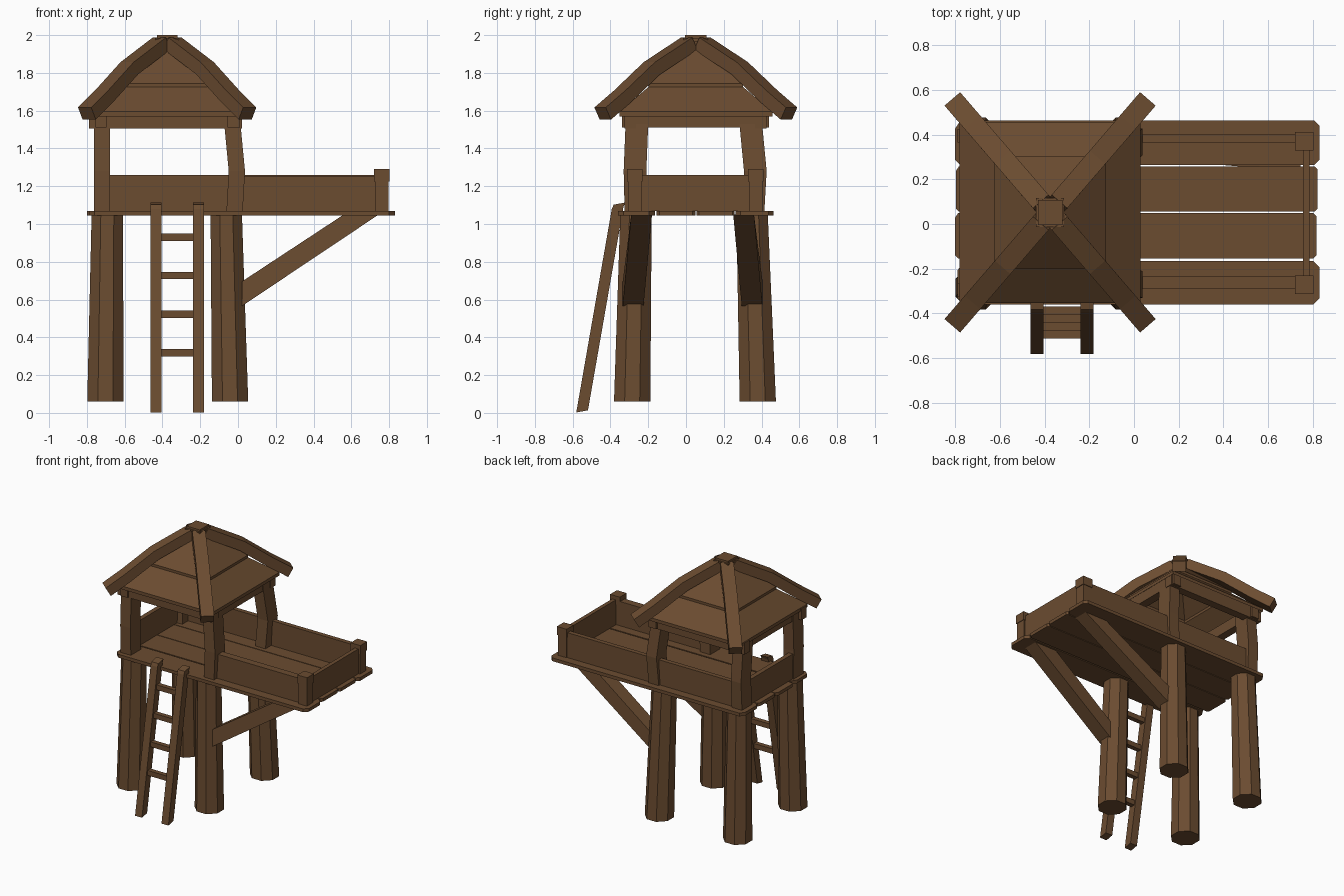
import bpy, bmesh, math
from mathutils import Vector as V

if "Cube" in bpy.data.objects:
    bpy.data.objects.remove(bpy.data.objects["Cube"])

wood = bpy.data.materials.new("brown wood")
wood.diffuse_color = (0.147, 0.072, 0.030, 1)
wood.use_nodes = True
wood.node_tree.nodes["Principled BSDF"].inputs["Base Color"].default_value = wood.diffuse_color


def finish(name, bm):
    bmesh.ops.recalc_face_normals(bm, faces=bm.faces)
    me = bpy.data.meshes.new(name)
    bm.to_mesh(me)
    bm.free()
    me.materials.append(wood)
    ob = bpy.data.objects.new(name, me)
    bpy.context.collection.objects.link(ob)
    return ob


def loft(name, rings):
    """Closed skin through a list of equal-length point rings."""
    bm = bmesh.new()
    vs = [[bm.verts.new(p) for p in r] for r in rings]
    n = len(rings[0])
    for a, b in zip(vs, vs[1:]):
        for i in range(n):
            bm.faces.new((a[i], a[(i + 1) % n], b[(i + 1) % n], b[i]))
    bm.faces.new(vs[0])
    bm.faces.new(vs[-1])
    return finish(name, bm)


def box(name, x0, x1, y0, y1, z0, z1):
    return loft(name, [[(x0, y0, z), (x1, y0, z), (x1, y1, z), (x0, y1, z)] for z in (z0, z1)])


def strip(name, pts, side, up):
    """Rectangular section swept along pts; side and up are half vectors."""
    s, u = V(side), V(up)
    return loft(name, [[V(p) - s - u, V(p) + s - u, V(p) + s + u, V(p) - s + u] for p in pts])


# tapered eight-sided legs
for nm, x in (("left", -0.70), ("right", -0.04)):
    for fb, yb, yt in (("front", -0.285, -0.265), ("back", 0.38, 0.35)):
        rings = []
        for z, cx, cy, r in ((0.06, x - 0.002, yb, 0.104), (1.045, x + 0.008 - (0.03 if nm == "right" else 0), yt, 0.09)):
            rings.append([(cx + r * math.cos(math.pi / 8 + k * math.pi / 4),
                           cy + r * math.sin(math.pi / 8 + k * math.pi / 4), z) for k in range(8)])
        loft(f"{fb}_{nm}_leg", rings)

# floor planks with clipped corners
for i, (y0, y1, xa, xb, c) in enumerate(((-0.36, -0.165, -0.79, 0.83, 0.03), (-0.155, 0.05, -0.80, 0.815, 0.015),
                                         (0.056, 0.257, -0.795, 0.82, 0.012), (0.263, 0.463, -0.80, 0.83, 0.025))):
    loft(f"floor_plank_{i}", [[(xa + c, y0, z), (xb - c, y0, z), (xb, y0 + c, z), (xb, y1 - c, z),
                               (xb - c, y1, z), (xa + c, y1, z), (xa, y1 - c * 1.5, z), (xa, y0 + c, z)]
                              for z in (1.045, 1.07)])

# diagonal braces under the balcony
for fb, yb, yt in (("front", -0.28, -0.235), ("back", 0.35, 0.305)):
    loft(f"{fb}_brace", [[(xl, y - 0.055, zl), (xl, y + 0.055, zl), (xh, y + 0.055, zh), (xh, y - 0.055, zh)]
                         for y, xl, zl, xh, zh in ((yb, 0.02, 0.565, 0.02, 0.695), (yt, 0.745, 1.05, 0.56, 1.05))])

# rails and balcony posts
box("back_rail", -0.72, 0.76, 0.365, 0.40, 1.07, 1.26)
box("front_rail", -0.01, 0.76, -0.29, -0.235, 1.07, 1.255)
box("end_rail", 0.755, 0.785, -0.27, 0.37, 1.07, 1.26)
box("left_rail", -0.755, -0.72, -0.27, 0.37, 1.07, 1.26)
for fb, y in (("front", -0.272), ("back", 0.37)):
    box(f"{fb}_balcony_post", 0.725, 0.797, y - 0.036, y + 0.036, 1.06, 1.27)
    box(f"{fb}_balcony_post_cap", 0.72, 0.802, y - 0.041, y + 0.041, 1.225, 1.29)

# slightly bent hut posts
for nm, x, d in (("left", -0.72, 0.0), ("right", -0.018, -0.012)):
    for fb, y, b in (("front", -0.265, -0.005), ("back", 0.355, 0.012)):
        strip(f"{fb}_{nm}_hut_post", [(x, y, 1.07), (x - d, y + b, 1.28), (x + d, y - b, 1.53), (x + d, y - b, 1.60)],
              (0.043, 0, 0), (0, 0.06, 0))

# roof, built around its own centre
CX, CY = -0.375, 0.052
box("front_top_beam", -0.79, 0.02, -0.325, -0.265, 1.505, 1.595)
box("back_top_beam", -0.79, 0.02, 0.365, 0.425, 1.505, 1.595)
box("left_top_beam", -0.755, -0.695, -0.34, 0.44, 1.51, 1.59)
box("right_top_beam", -0.055, 0.01, -0.34, 0.44, 1.51, 1.59)


def panel(name, k, d0, z0, d1, z1, t):
    a = k * math.pi / 2
    n, s = V((math.cos(a), math.sin(a), 0)), V((-math.sin(a), math.cos(a), 0))
    c = V((CX, CY, 0))
    top = [c + n * d + s * w + V((0, 0, z)) for d, w, z in
           ((d0, -d0, z0), (d0, d0, z0), (d1, d1, z1), (d1, -d1, z1))]
    loft(name, [top, [p - V((0, 0, t)) for p in top]])


for k, nm in enumerate(("right", "back", "left", "front")):
    panel(f"{nm}_lower_roof_panel", k, 0.405, 1.595, 0.245, 1.73, 0.025)
    panel(f"{nm}_upper_roof_panel", k, 0.25, 1.745, 0.02, 1.96, 0.025)

# curved hip beams at the roof corners
for sx, l in ((-1, "left"), (1, "right")):
    for sy, f in ((-1, "front"), (1, "back")):
        pts = [(CX + sx * o, CY + sy * o * 1.16, z) for o, z in ((0.03, 1.955), (0.2, 1.825), (0.335, 1.675), (0.425, 1.585))]
        s = V((-sy * 1.16, sx, 0)).normalized() * 0.046
        strip(f"{f}_{l}_hip_beam", pts, s, (sx * 0.012, sy * 0.014, 0.032))

box("roof_cap", CX - 0.063, CX + 0.063, CY - 0.065, CY + 0.065, 1.965, 1.985)
box("roof_cap_top", CX - 0.055, CX + 0.055, CY - 0.056, CY + 0.056, 1.98, 2.0)
box("roof_king_post", CX - 0.04, CX + 0.04, CY - 0.04, CY + 0.04, 1.87, 1.97)

# leaning ladder
for nm, x in (("left", -0.433), ("right", -0.21)):
    strip(f"ladder_{nm}_rail", [(x, -0.55, 0.008), (x, -0.362, 1.085), (x, -0.352, 1.108)],
          (0.029, 0, 0), (0, 0.031, 0.006))
for i, z in enumerate((0.318, 0.522, 0.727, 0.93)):
    y = -0.55 + 0.1745 * z
    box(f"ladder_rung_{i}", -0.42, -0.22, y - 0.018, y + 0.018, z - 0.019, z + 0.019)
